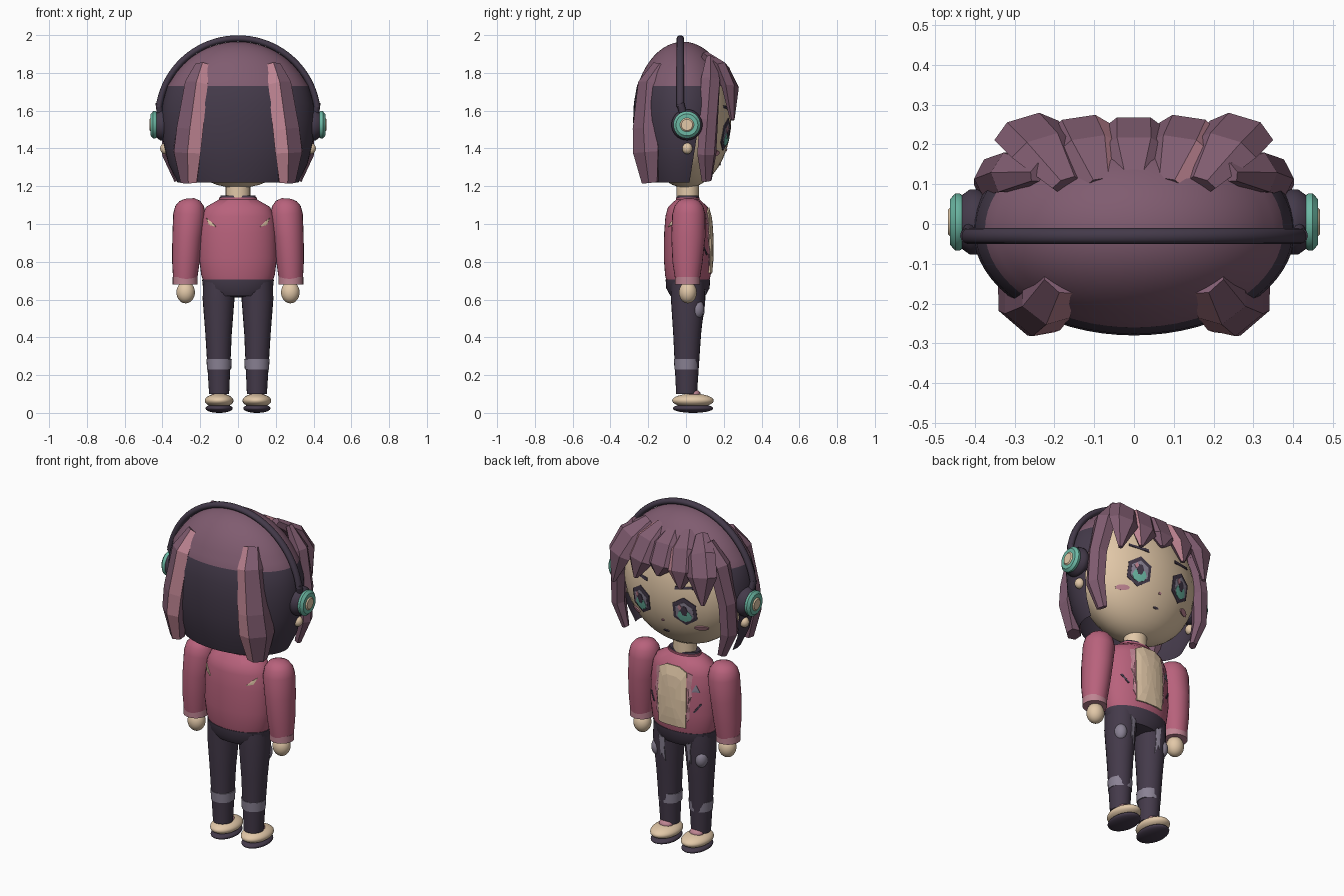
import bpy, bmesh, math
from mathutils import Vector, Matrix

cube = bpy.data.objects.get("Cube")
if cube:
    bpy.data.objects.remove(cube)


def colour(name, *rgb):
    lin = [((c / 255 + 0.055) / 1.055) ** 2.4 for c in rgb] + [1]
    m = bpy.data.materials.new(name)
    m.use_nodes = True
    m.diffuse_color = lin
    m.node_tree.nodes["Principled BSDF"].inputs["Base Color"].default_value = lin
    return m


SKIN = colour("skin_cream", 226, 200, 168)
HAIR = colour("hair_mauve", 128, 92, 112)
LIGHT = colour("light_pink", 190, 132, 146)
DARK = colour("dark_plum", 68, 58, 74)
JACKET = colour("jacket_rose", 184, 98, 124)
TEAL = colour("teal", 108, 184, 164)
GREY = colour("lavender_grey", 138, 130, 148)


def finish(name, bm, mats, smooth=True):
    bmesh.ops.recalc_face_normals(bm, faces=bm.faces[:])
    for f in bm.faces:
        f.smooth = smooth
    me = bpy.data.meshes.new(name)
    bm.to_mesh(me)
    bm.free()
    for m in mats:
        me.materials.append(m)
    if smooth:
        me.set_sharp_from_angle(angle=math.radians(40))
    ob = bpy.data.objects.new(name, me)
    bpy.context.collection.objects.link(ob)
    return ob


def ball(name, centre, radii, mat):
    bm = bmesh.new()
    bmesh.ops.create_uvsphere(bm, u_segments=32, v_segments=20, radius=1)
    bm.transform(Matrix.Translation(centre) @ Matrix.Diagonal((*radii, 1)))
    return finish(name, bm, [mat])


def turned(profile, matrix, steps=40):
    """Spin an (r, z) profile around z, then place it."""
    bm = bmesh.new()
    vs = [bm.verts.new((r, 0, z)) for r, z in profile]
    es = [bm.edges.new(p) for p in zip(vs, vs[1:])]
    bmesh.ops.spin(bm, geom=vs + es, axis=(0, 0, 1), cent=(0, 0, 0),
                   angle=math.tau, steps=steps)
    bmesh.ops.remove_doubles(bm, verts=bm.verts[:], dist=1e-4)
    bm.transform(matrix)
    return bm


def loft(name, path, mat, sides=24, out=None, light=None, smooth=True):
    """Tube through (x, y, z, width, depth) stations; out is its outward side."""
    bm, rings = bmesh.new(), []
    pts = [Vector(p[:3]) for p in path]
    for i, p in enumerate(path):
        t = (pts[min(i + 1, len(pts) - 1)] - pts[max(i - 1, 0)]).normalized()
        o = Vector(out) if out else Vector((p[0], p[1] * 1.5, 0))
        s = t.cross(o).normalized()
        n = s.cross(t)
        rings.append([bm.verts.new(pts[i] + s * p[3] * math.cos(a) + n * p[4] * math.sin(a))
                      for a in (math.tau * k / sides for k in range(sides))])
    for a, b in zip(rings, rings[1:]):
        for k in range(sides):
            f = bm.faces.new((a[k], a[(k + 1) % sides], b[(k + 1) % sides], b[k]))
            f.material_index = int(k == light)
    for r in (rings[0], rings[-1]):
        bm.faces.new(r)
    return finish(name, bm, [mat, LIGHT], smooth)


def plate(name, outline, mat, surface, lift=0.004, side=1):
    """Thin plate following a curved surface y = surface(x, z)."""
    bm, rings = bmesh.new(), []
    cx = sum(p[0] for p in outline) / len(outline)
    cz = sum(p[1] for p in outline) / len(outline)
    put = lambda x, z: bm.verts.new((x, side * surface(x, z), z))
    for k in (1, 0.7, 0.35):
        rings.append([put(cx + (x - cx) * k, cz + (z - cz) * k) for x, z in outline])
    mid, n = put(cx, cz), len(outline)
    for i in range(n):
        j = (i + 1) % n
        for a, b in zip(rings, rings[1:]):
            bm.faces.new((a[i], a[j], b[j], b[i]))
        bm.faces.new((rings[-1][i], rings[-1][j], mid))
    ob = finish(name, bm, [mat], False)
    mod = ob.modifiers.new("thickness", "SOLIDIFY")
    mod.thickness, mod.offset = lift * 2, 0


def oval(cx, cz, rx, rz, n=6, turn=0):
    return [(cx + rx * math.cos(math.tau * k / n + turn), cz + rz * math.sin(math.tau * k / n + turn))
            for k in range(n)]


def flip(points, s):
    return [(p[0] * s, *p[1:]) for p in points]


# Head and neck
ball("head", (0, 0, 1.56), (0.37, 0.24, 0.37), SKIN)
loft("neck", [(0, 0.01, 1.08, 0.065, 0.06), (0, 0.01, 1.23, 0.065, 0.06)], SKIN, out=(0, 1, 0))

# Hair shell: mauve crown, dark back, open over the face
wall = [(0.79, 1.22), (0.91, 1.32), (0.98, 1.44), (1.0, 1.55), (0.985, 1.64), (0.925, 1.73)]
dome = [(math.cos(a), 1.565 + 0.4 * math.sin(a)) for a in
        (math.radians(d) for d in range(30, 91, 6))]
bm = turned(wall + dome, Matrix.Translation((0, -0.015, 0)) @ Matrix.Diagonal((0.405, 0.265, 1, 1)), 64)
edge_normal = Vector((0, 1, -0.16))
edge_point = Vector((0, 0.1, 1.73))
low = [f for f in bm.faces if f.calc_center_median().z < 1.73]
geom = low + list({e for f in low for e in f.edges}) + list({v for f in low for v in f.verts})
bmesh.ops.bisect_plane(bm, geom=geom, plane_co=edge_point, plane_no=edge_normal)
gone = []
for f in bm.faces:
    c = f.calc_center_median()
    f.material_index = int(c.z < 1.73)
    if c.z < 1.73 and (c - edge_point).dot(edge_normal) > 0:
        gone.append(f)
bmesh.ops.delete(bm, geom=gone, context="FACES")
finish("hair_shell", bm, [HAIR, DARK])

# Hair locks at the sides and back
back_lock = [(0.19, -0.14, 1.84, 0.05, 0.03), (0.22, -0.19, 1.74, 0.075, 0.06),
             (0.255, -0.21, 1.5, 0.09, 0.065), (0.27, -0.21, 1.38, 0.095, 0.06),
             (0.26, -0.19, 1.22, 0.055, 0.04)]
side_lock = [(0.24, 0.13, 1.88, 0.03, 0.02), (0.31, 0.13, 1.76, 0.06, 0.05),
             (0.355, 0.12, 1.55, 0.055, 0.045), (0.36, 0.11, 1.37, 0.055, 0.04),
             (0.315, 0.11, 1.23, 0.03, 0.02)]
for s, side in ((1, "left"), (-1, "right")):
    loft(side + "_back_lock", flip(back_lock, s), HAIR, 6, light=1 - s, smooth=False)
    loft(side + "_side_lock", flip(side_lock, s), HAIR, 6, smooth=False)

# Fringe of overlapping wedges
for i, tip in enumerate((1.56, 1.62, 1.66, 1.61, 1.55)):
    u = i - 2
    loft("fringe_%d" % (i + 1),
         [(u * 0.085, 0.1, 1.89, 0.04, 0.025), (u * 0.115, 0.19, 1.82, 0.085, 0.04),
          (u * 0.135, 0.235, 1.72, 0.085, 0.04), (u * 0.145 + 0.01, 0.245, tip, 0.012, 0.012)],
         HAIR, 6, out=(u * 0.15, 1, 0), light=0 if i in (1, 3) else None, smooth=False)

# Headphones
arc = [math.radians(8 + 164 * k / 40) for k in range(41)]
loft("headband", [(0.423 * math.cos(a), -0.03, 1.56 + 0.422 * math.sin(a), 0.017, 0.02) for a in arc],
     DARK, 12, out=(0, 1, 0))


def disc(name, r, x0, x1, s, mat):
    b = (x1 - x0) * 0.35
    prof = [(0, x0), (r * 0.85, x0), (r, x0 + b), (r, x1 - b), (r * 0.8, x1), (0, x1)]
    place = Matrix.Translation((0, 0.005, 1.525)) @ Matrix.Rotation(s * math.pi / 2, 4, "Y")
    finish(name, turned(prof, place), [mat])


for s, side in ((1, "left"), (-1, "right")):
    disc(side + "_ear_cushion", 0.082, 0.37, 0.435, s, DARK)
    disc(side + "_ear_cup", 0.072, 0.425, 0.462, s, TEAL)
    disc(side + "_ear_cap", 0.037, 0.45, 0.468, s, SKIN)
    loft(side + "_band_end", [(s * 0.42, -0.03, 1.64, 0.017, 0.02), (s * 0.41, -0.01, 1.56, 0.017, 0.02)],
         DARK, 12, out=(0, 1, 0))
    ball(side + "_earlobe", (s * 0.385, 0.007, 1.4), (0.027, 0.027, 0.03), SKIN)


# Face details
def face(x, z):
    return 0.24 * math.sqrt(max(0, 1 - (x / 0.37) ** 2 - ((z - 1.56) / 0.37) ** 2))


for s, side in ((1, "left"), (-1, "right")):
    x, tilt = s * 0.14, math.pi / 6
    plate(side + "_eye_outline", oval(x, 1.475, 0.073, 0.085, 6, tilt), DARK, face, 0.004)
    plate(side + "_eye_inner", oval(x, 1.472, 0.054, 0.062, 6, tilt), GREY, face, 0.006)
    plate(side + "_iris", oval(x, 1.45, 0.04, 0.036, 8), TEAL, face, 0.0075)
    plate(side + "_pupil", oval(x, 1.482, 0.02, 0.032, 6), DARK, face, 0.0085)
    plate(side + "_glint", oval(x + 0.022, 1.502, 0.012, 0.018, 4), LIGHT, face, 0.0095)
    plate(side + "_blush", oval(s * 0.21, 1.375, 0.034, 0.014, 12), LIGHT, face, 0.005)
    plate(side + "_brow", flip([(0.09, 1.6), (0.2, 1.615), (0.2, 1.628), (0.09, 1.618)], s), DARK, face)
plate("nose", oval(0, 1.39, 0.01, 0.007), LIGHT, face)
plate("mouth", oval(0, 1.315, 0.018, 0.006), DARK, face)

# Jacket body, collar and hips
torso = [(0.18, 0.69), (0.195, 0.73), (0.206, 0.82), (0.203, 0.95), (0.192, 1.04),
         (0.17, 1.09), (0.1, 1.13)]
flat = Matrix.Translation((0, 0.01, 0)) @ Matrix.Diagonal((1, 0.62, 1, 1))
finish("jacket_body", turned([(0, 0.69)] + torso + [(0, 1.13)], flat), [JACKET])
finish("collar", turned([(0.07, 1.1), (0.1, 1.115), (0.1, 1.14), (0.08, 1.145), (0.07, 1.13)], flat), [JACKET])
finish("collar_trim", turned([(0.07, 1.13), (0.096, 1.138), (0.092, 1.15), (0.07, 1.148)], flat), [DARK])
finish("hips", turned([(0, 0.61), (0.15, 0.62), (0.185, 0.66), (0.19, 0.705), (0, 0.71)], flat), [DARK])


def chest(x, z):
    for (r0, z0), (r1, z1) in zip(torso, torso[1:]):
        if z0 <= z <= z1:
            r = r0 + (r1 - r0) * (z - z0) / (z1 - z0)
    return 0.01 + 0.62 * math.sqrt(max(0, r * r - x * x))


shirt = [(x, 0.74) for x in (-0.085, -0.04, 0.04, 0.085)] + [(0.09, 0.9), (0.085, 1.06), (0.04, 1.085)]
plate("shirt_panel", shirt + [(-0.04, 1.085), (-0.085, 1.06), (-0.09, 0.9)], SKIN, chest, 0.0095)
for s, side in ((1, "left"), (-1, "right")):
    plate(side + "_lapel", flip([(0.088, 0.77), (0.105, 0.8), (0.1, 0.87), (0.118, 0.93), (0.108, 1.0),
                                 (0.115, 1.05), (0.088, 1.06)], s), LIGHT, chest)
    plate(side + "_slash", flip([(0.125, 0.84), (0.132, 0.835), (0.165, 0.885), (0.158, 0.89)], s), DARK, chest)
    plate(side + "_back_mark", flip([(0.165, 1.03), (0.15, 0.995), (0.115, 0.985), (0.14, 1.01)], s),
          SKIN, lambda x, z: chest(x, z) - 0.02, 0.006, -1)
plate("triangle_badge", [(-0.115, 0.955), (-0.155, 0.955), (-0.135, 1.0)], GREY, chest)

# Arms, legs and feet
arm = [(0.257, 0.015, 1.135, 0.025, 0.025), (0.256, 0.015, 1.122, 0.055, 0.055),
       (0.256, 0.015, 1.095, 0.076, 0.076), (0.257, 0.015, 1.05, 0.086, 0.088),
       (0.268, 0.012, 0.93, 0.08, 0.09), (0.276, 0.008, 0.8, 0.073, 0.08), (0.28, 0.008, 0.71, 0.064, 0.066)]
leg = [(0.1, 0.01, 0.69, 0.085, 0.09), (0.103, 0.01, 0.6, 0.084, 0.09),
       (0.103, 0.006, 0.42, 0.07, 0.074), (0.1, 0.003, 0.1, 0.053, 0.055)]


def thigh(x, z):
    return 0.006 + math.sqrt(max(0, (0.075 + (z - 0.45) * 0.08) ** 2 - (abs(x) - 0.103) ** 2))


for s, side in ((1, "left"), (-1, "right")):
    loft(side + "_sleeve", flip(arm, s), JACKET, out=(0, 1, 0))
    loft(side + "_cuff", [(s * 0.28, 0.008, z, 0.066, 0.066) for z in (0.72, 0.68)], LIGHT, out=(0, 1, 0))
    ball(side + "_hand", (s * 0.277, 0.01, 0.638), (0.049, 0.047, 0.058), SKIN)
    loft(side + "_leg", flip(leg, s), DARK, out=(0, 1, 0))
    loft(side + "_leg_band", [(s * 0.1, 0.003, z, r, r) for z, r in ((0.285, 0.067), (0.23, 0.064))],
         GREY, out=(0, 1, 0))
    ball(side + "_knee_patch", (s * 0.142, 0.058, 0.55), (0.034, 0.038, 0.05), GREY)
    plate(side + "_rip", flip([(0.075, 0.49), (0.09, 0.54), (0.1, 0.52), (0.098, 0.6), (0.108, 0.65),
                               (0.085, 0.635), (0.07, 0.65), (0.078, 0.57)], s), GREY, thigh, 0.0095)
    ball(side + "_sole", (s * 0.1, 0.037, 0.024), (0.072, 0.107, 0.024), DARK)
    ball(side + "_shoe", (s * 0.1, 0.037, 0.065), (0.076, 0.11, 0.037), SKIN)
    ball(side + "_shoe_tongue", (s * 0.1, 0.042, 0.1), (0.04, 0.035, 0.024), LIGHT)
